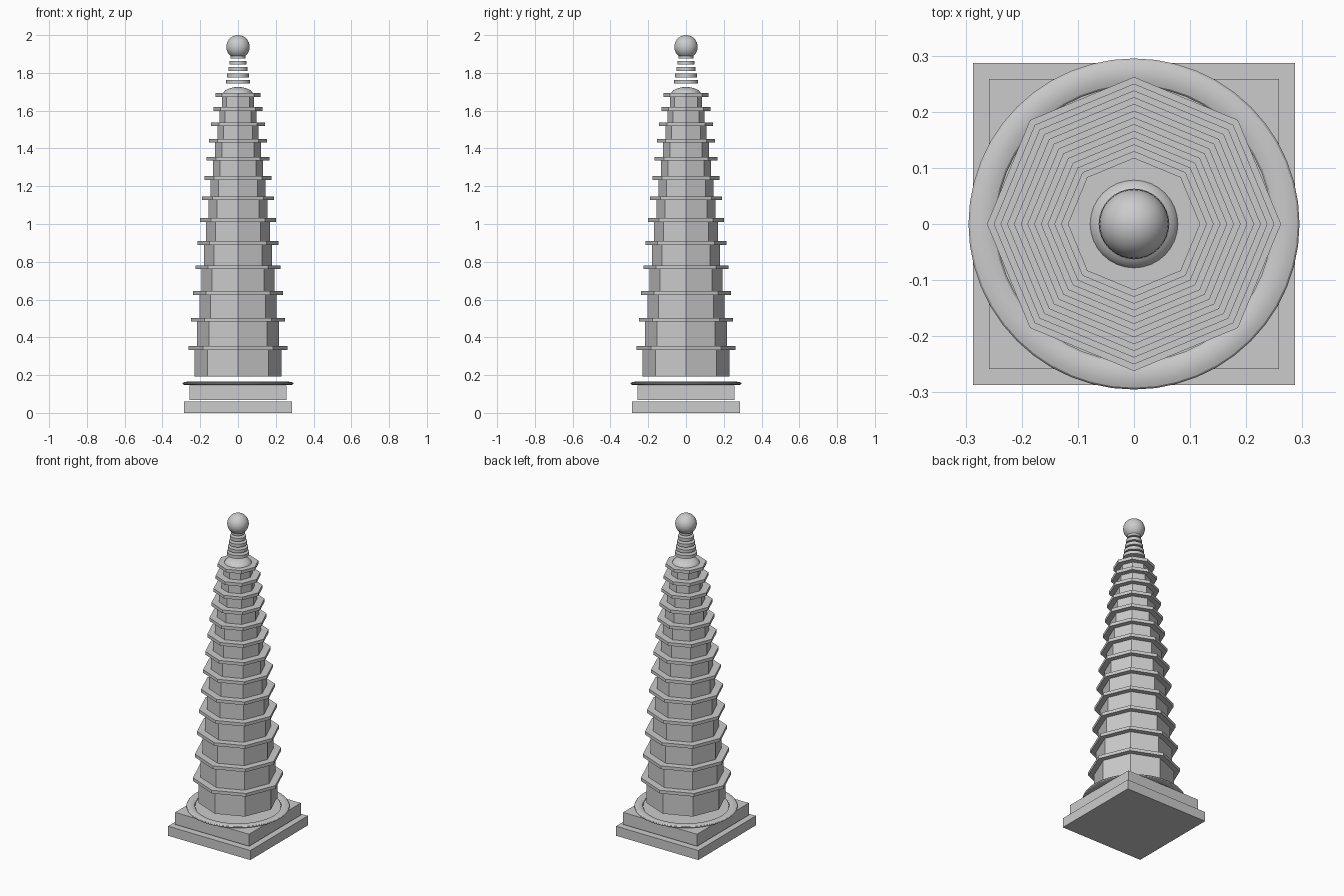
import bpy
from math import pi

if "Cube" in bpy.data.objects:
    bpy.data.objects.remove(bpy.data.objects["Cube"])


def box(name, half, z0, z1):
    bpy.ops.mesh.primitive_cube_add(size=1, location=(0, 0, (z0 + z1) / 2))
    o = bpy.context.object
    o.name = name
    o.scale = (2 * half, 2 * half, z1 - z0)
    bpy.ops.object.transform_apply(location=False, rotation=False, scale=True)
    return o


def prism(name, sides, r, z0, z1):
    bpy.ops.mesh.primitive_cylinder_add(vertices=sides, radius=r, depth=z1 - z0,
                                        location=(0, 0, (z0 + z1) / 2))
    o = bpy.context.object
    o.name = name
    return o


def ball(name, r, z, squash=1.0):
    bpy.ops.mesh.primitive_uv_sphere_add(segments=32, ring_count=16, radius=r,
                                         location=(0, 0, z))
    o = bpy.context.object
    o.name = name
    o.scale.z = squash
    bpy.ops.object.transform_apply(location=False, rotation=False, scale=True)
    bpy.ops.object.shade_smooth_by_angle(angle=pi / 6)
    return o


# Stepped square base
box("base_slab", 0.287, 0.0, 0.06)
box("upper_base_slab", 0.258, 0.068, 0.144)

# Flattened ring on the base
bpy.ops.mesh.primitive_torus_add(major_segments=48, minor_segments=12,
                                 major_radius=0.27, minor_radius=0.025,
                                 location=(0, 0, 0.156))
ring = bpy.context.object
ring.name = "base_ring"
ring.scale.z = 0.36
bpy.ops.object.transform_apply(location=False, rotation=False, scale=True)
bpy.ops.object.shade_smooth_by_angle(angle=pi / 6)

# Thirteen octagonal storeys, each shorter and narrower, with an eave slab
TIERS, EAVE = 13, 0.02
z, eave_z = 0.193, 0.344
for i in range(TIERS):
    r = 0.229 - 0.012 * i
    prism(f"storey_{i + 1}", 8, r, z, eave_z - EAVE / 2)
    prism(f"eave_{i + 1}", 8, r + 0.033, eave_z - EAVE / 2, eave_z + EAVE / 2)
    z = eave_z + EAVE / 2
    eave_z += 0.149 - 0.0068 * i

# Finial: low dome, tapering discs and a ball
ball("finial_dome", 0.08, 1.685, 0.5)
for i in range(5):
    c = 1.753 + 0.0335 * i
    prism(f"finial_disc_{i + 1}", 32, 0.063 - 0.006 * i, c - 0.01, c + 0.01)
ball("finial_ball", 0.062, 1.938)
